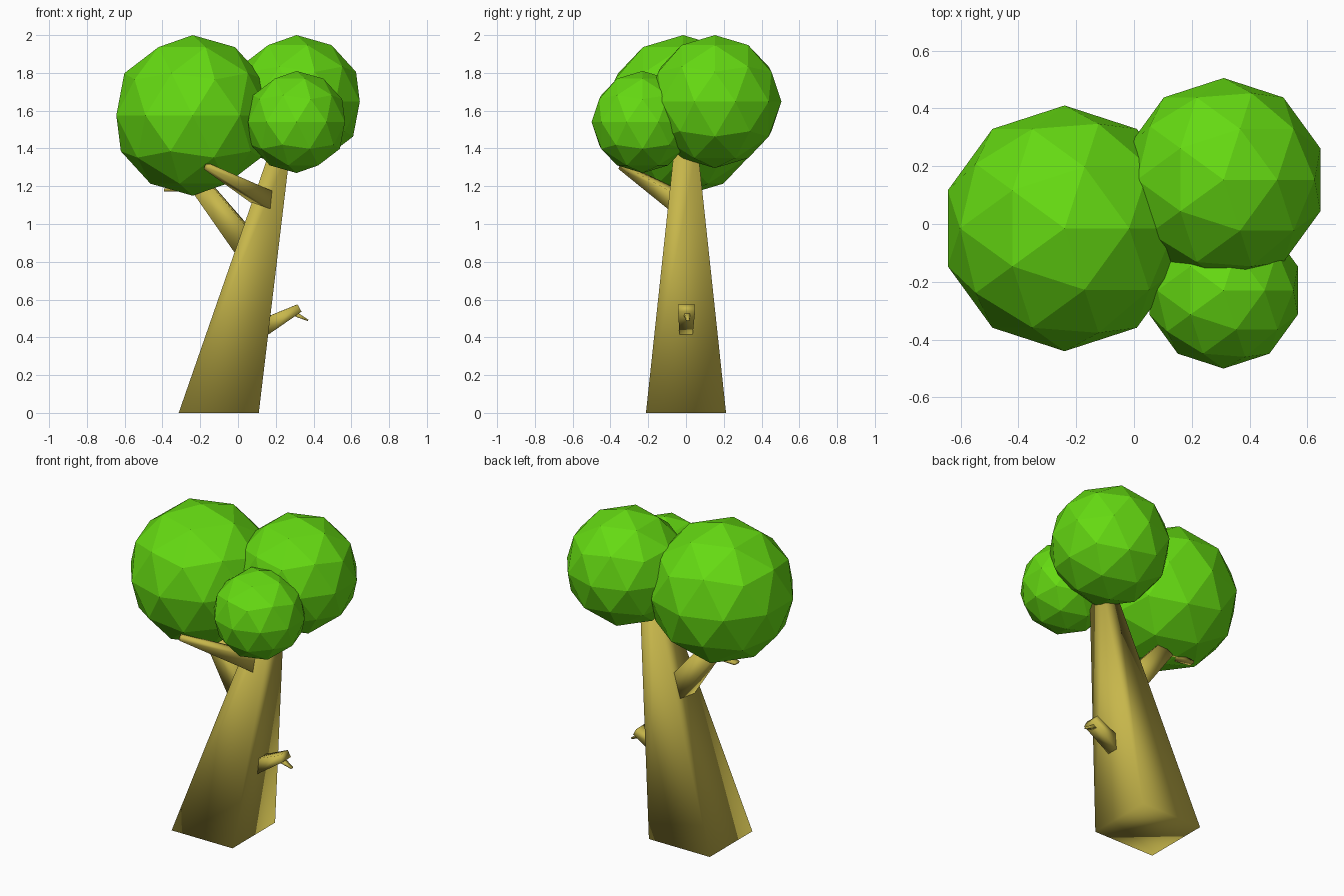
import bpy, bmesh
from mathutils import Vector

if "Cube" in bpy.data.objects:
    bpy.data.objects.remove(bpy.data.objects["Cube"])


def material(name, rgb):
    m = bpy.data.materials.new(name)
    m.diffuse_color = (*rgb, 1)
    m.use_nodes = True
    m.node_tree.nodes["Principled BSDF"].inputs["Base Color"].default_value = m.diffuse_color
    return m


bark = material("bark", (0.57, 0.47, 0.07))
leaf = material("leaf", (0.13, 0.70, 0.006))


def foliage(name, centre, r):
    bpy.ops.mesh.primitive_ico_sphere_add(subdivisions=2, radius=r, location=centre)
    ob = bpy.context.object
    ob.name = name
    ob.data.materials.append(leaf)


def limb(name, sections, level=False):
    """Four-sided limb through (centre, half width, half height) sections."""
    bm = bmesh.new()
    axis = (Vector(sections[-1][0]) - Vector(sections[0][0])).normalized()
    u = axis.cross(Vector((0, 0, 1))).normalized()
    v = u.cross(axis)
    if level:
        u, v = Vector((1, 0, 0)), Vector((0, 1, 0))
    rings = []
    for c, a, b in sections:
        rings.append([bm.verts.new(Vector(c) + u * a * s + v * b * t)
                      for s, t in ((-1, -1), (1, -1), (1, 1), (-1, 1))])
    for lo, hi in zip(rings, rings[1:]):
        for i in range(4):
            j = (i + 1) % 4
            bm.faces.new((lo[i], lo[j], hi[j], hi[i]))
    bm.faces.new(rings[0][::-1])
    bm.faces.new(rings[-1])
    bmesh.ops.recalc_face_normals(bm, faces=bm.faces)
    me = bpy.data.meshes.new(name)
    bm.to_mesh(me)
    bm.free()
    me.materials.append(bark)
    me.shade_smooth()
    bpy.context.collection.objects.link(bpy.data.objects.new(name, me))


# Leaning, tapered square trunk
limb("trunk", [((-0.102, 0, 0), 0.212, 0.212),
               ((0.23, 0, 1.42), 0.05, 0.06)], level=True)

# Left branch running into the large crown, with a side twig
limb("left_branch", [((0.06, 0.0, 0.87), 0.07, 0.07),
                     ((-0.19, 0.03, 1.19), 0.045, 0.05)])
limb("left_twig", [((-0.20, 0.03, 1.19), 0.025, 0.02),
                   ((-0.39, 0.05, 1.18), 0.02, 0.007)])

# Front branch
limb("front_branch", [((0.18, -0.03, 1.11), 0.045, 0.05),
                      ((-0.165, -0.34, 1.305), 0.018, 0.015)])

# Short right branch stub and its twig
limb("right_branch", [((0.14, 0, 0.455), 0.035, 0.045),
                      ((0.325, 0.003, 0.555), 0.045, 0.022)])
limb("right_twig", [((0.28, 0.005, 0.535), 0.02, 0.015),
                    ((0.37, 0.01, 0.49), 0.008, 0.004)])

# Faceted leaf crowns
foliage("large_crown", (-0.24, -0.015, 1.575), 0.425)
foliage("back_crown", (0.31, 0.153, 1.648), 0.352)
foliage("front_crown", (0.31, -0.23, 1.54), 0.27)
